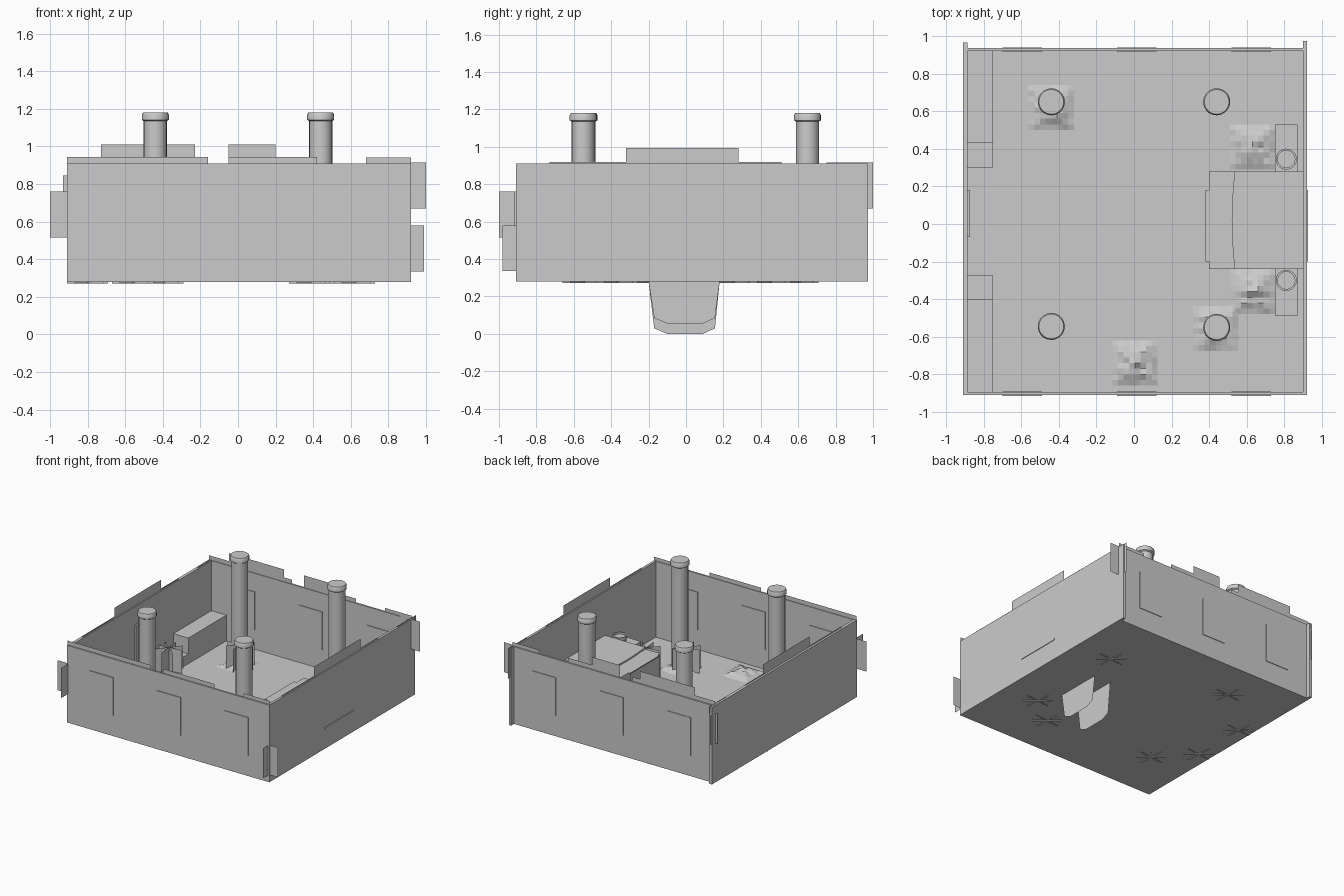
import bpy, bmesh, math, random

if "Cube" in bpy.data.objects:
    bpy.data.objects.remove(bpy.data.objects["Cube"])
random.seed(4)


def make(name, verts, faces):
    me = bpy.data.meshes.new(name)
    me.from_pydata(verts, [], faces)
    ob = bpy.data.objects.new(name, me)
    bpy.context.collection.objects.link(ob)
    return ob


def box(name, x0, x1, y0, y1, z0, z1):
    v = [(x, y, z) for x in (x0, x1) for y in (y0, y1) for z in (z0, z1)]
    f = [(0, 1, 3, 2), (4, 6, 7, 5), (0, 4, 5, 1), (2, 3, 7, 6), (0, 2, 6, 4), (1, 5, 7, 3)]
    return make(name, v, f)


def sheets(name, quads):
    """Several flat upright sheets, each (xa, ya, xb, yb, z0, z1)."""
    v, f = [], []
    for xa, ya, xb, yb, z0, z1 in quads:
        n = len(v)
        v += [(xa, ya, z0), (xb, yb, z0), (xb, yb, z1), (xa, ya, z1)]
        f.append((n, n + 1, n + 2, n + 3))
    return make(name, v, f)


def lathe(name, x, y, profile, n=20):
    v, f = [], []
    for r, z in profile:
        for i in range(n):
            a = 2 * math.pi * i / n
            v.append((x + r * math.cos(a), y + r * math.sin(a), z))
    for k in range(len(profile) - 1):
        for i in range(n):
            j = (i + 1) % n
            f.append((k * n + i, k * n + j, k * n + n + j, k * n + n + i))
    f.append(tuple(range(len(v) - n, len(v))))
    ob = make(name, v, f)
    bpy.context.view_layer.objects.active = ob
    ob.select_set(True)
    bpy.ops.object.shade_smooth_by_angle(angle=math.radians(35))
    ob.select_set(False)
    return ob


# Floor and walls
F, T = 0.285, 0.91
box("floor", -0.91, 0.92, -0.91, 0.93, 0.28, F + 0.005)
box("front_wall", -0.90, 0.92, -0.91, -0.895, 0.28, T)
box("back_wall", -0.90, 0.92, 0.92, 0.935, 0.28, T)
box("left_wall", -0.91, -0.885, -0.91, 0.965, 0.28, T)
box("right_wall", 0.90, 0.92, -0.91, 0.973, 0.28, T)

# Broken upper edges of the walls
long_edge = [(-0.91, -0.73, 0.945), (-0.73, -0.23, 1.01), (-0.23, -0.16, 0.945),
             (-0.05, 0.20, 1.01), (0.20, 0.42, 0.945), (0.68, 0.92, 0.94)]
side_edge = [(-0.73, -0.32, 0.92), (-0.32, 0.28, 0.995), (0.28, 0.51, 0.92), (0.75, 0.97, 0.915)]
sheets("back_wall_edge", [(a, 0.925, b, 0.925, T - 0.05, h) for a, b, h in long_edge])
sheets("front_wall_edge", [(a, -0.90, b, -0.90, T - 0.05, min(h, 0.945)) for a, b, h in long_edge])
sheets("left_wall_edge", [(-0.893, a, -0.893, b, T - 0.05, h) for a, b, h in side_edge])
sheets("right_wall_edge", [(0.91, a, 0.91, b, T - 0.05, h) for a, b, h in side_edge])

# Window panels front and back, slit ledge and wall hanging
for i, x in enumerate((-0.595, 0.015, 0.625)):
    box(f"front_window_{i}", x - 0.105, x + 0.105, -0.916, -0.89, 0.45, 0.76)
    box(f"back_window_{i}", x - 0.105, x + 0.105, 0.915, 0.94, 0.45, 0.76)
box("right_ledge", 0.89, 0.925, -0.20, 0.18, 0.44, 0.455)
box("left_hanging", -0.89, -0.872, -0.07, 0.18, 0.45, 0.76)

# Crossed sheets at the outer corners
for i, (x, y, xe, ye, z) in enumerate([(-0.90, -0.90, -1.0, -1.0, 0.515),
                                       (0.91, -0.90, 0.99, -0.98, 0.335),
                                       (0.91, 0.92, 1.0, 1.0, 0.67),
                                       (-0.90, 0.92, -0.93, 0.97, 0.60)]):
    sheets(f"corner_cross_{i}", [(xe, y, 2 * x - xe, y, z, z + 0.245),
                                 (x, ye, x, 2 * y - ye, z, z + 0.245)])

# Pillars with caps
for i, (x, y) in enumerate([(-0.44, 0.65), (0.44, 0.65), (-0.44, -0.545), (0.44, -0.55)]):
    lathe(f"pillar_{i}", x, y, [(0.062, F), (0.062, 1.135), (0.072, 1.142),
                                (0.072, 1.168), (0.066, 1.18)])

# Wall benches on the left side, each with a low step
box("back_bench", -0.89, -0.75, 0.43, 0.925, F, 0.50)
box("back_bench_step", -0.89, -0.75, 0.30, 0.43, F, 0.37)
box("front_bench", -0.89, -0.75, -0.90, -0.40, F, 0.50)
box("front_bench_step", -0.89, -0.75, -0.40, -0.275, F, 0.37)

# Platform with bowed top slab
box("platform", 0.40, 0.905, -0.24, 0.28, F, 0.54)
edge = [(0.535 - 0.015 * math.cos(t * math.pi / 2), 0.02 + 0.26 * t)
        for t in (-1, -0.5, 0, 0.5, 1)]
ring = edge + [(0.905, 0.28), (0.905, -0.24)]
n = len(ring)
make("platform_slab", [(x, y, z) for z in (0.54, 0.555) for x, y in ring],
     [tuple(range(n, 2 * n))[::-1]] +
     [(i, (i + 1) % n, n + (i + 1) % n, n + i) for i in range(n)])

# Hanging cloths with rounded lower corners, passing through the floor
shape = [(-0.20, 0.54), (-0.20, 0.28), (-0.17, 0.03), (-0.10, 0.0),
         (0.09, 0.0), (0.155, 0.03), (0.18, 0.28), (0.18, 0.54)]
for name, x, lift in (("front_cloth", 0.38, 0.0), ("inner_cloth", 0.53, 0.055)):
    make(name, [(x, y, z + lift if z < 0.2 else z) for y, z in shape], [tuple(range(8))])
make("cloth_top", [(0.38, -0.2, 0.543), (0.53, -0.2, 0.543), (0.53, 0.18, 0.543), (0.38, 0.18, 0.543)],
     [(0, 1, 2, 3)])

# Stands with round jars
for side, y0, y1, yc in (("back", 0.28, 0.53, 0.345), ("front", -0.49, -0.24, -0.30)):
    box(f"{side}_stand", 0.75, 0.87, y0, y1, F, 0.45)
    lathe(f"{side}_jar", 0.81, yc, [(0.05, 0.45), (0.05, 0.53), (0.056, 0.535),
                                    (0.056, 0.56), (0.046, 0.56), (0.046, 0.545)])

# Plants made of four crossed sheets
for i, (x, y) in enumerate([(0.60, 0.45), (-0.40, 0.60), (-0.80, 0.25), (-0.80, -0.21),
                            (-0.56, -0.47), (0.62, -0.37), (0.38, -0.55)]):
    q = []
    for k in range(4):
        a = k * math.pi / 4 + 0.1
        c, s = 0.11 * math.cos(a), 0.11 * math.sin(a)
        q.append((x - c, y - s, x + c, y + s, 0.272, 0.48))
    sheets(f"plant_{i}", q)

# Low stepped rubble heaps
G = 8
for i, (x, y) in enumerate([(-0.44, 0.62), (0.435, -0.555), (0.005, -0.74),
                            (0.63, 0.41), (0.63, -0.36)]):
    v, f = [], []
    for r in range(G + 1):
        for c in range(G + 1):
            px, py = c / G * 2 - 1, r / G * 2 - 1
            d = max(0, 1 - max(abs(px), abs(py)))
            z = F + 0.006 + 0.05 * d * random.uniform(0.5, 1.2)
            v.append((x + 0.12 * px, y + 0.12 * py, z))
    for r in range(G):
        for c in range(G):
            k = r * (G + 1) + c
            f.append((k, k + 1, k + G + 2, k + G + 1))
    make(f"rubble_{i}", v, f)

# Consistent outward normals on the solid parts
for ob in bpy.data.objects:
    bm = bmesh.new()
    bm.from_mesh(ob.data)
    if not ob.name.startswith("rubble"):
        bmesh.ops.recalc_face_normals(bm, faces=bm.faces)
    bm.to_mesh(ob.data)
    bm.free()
